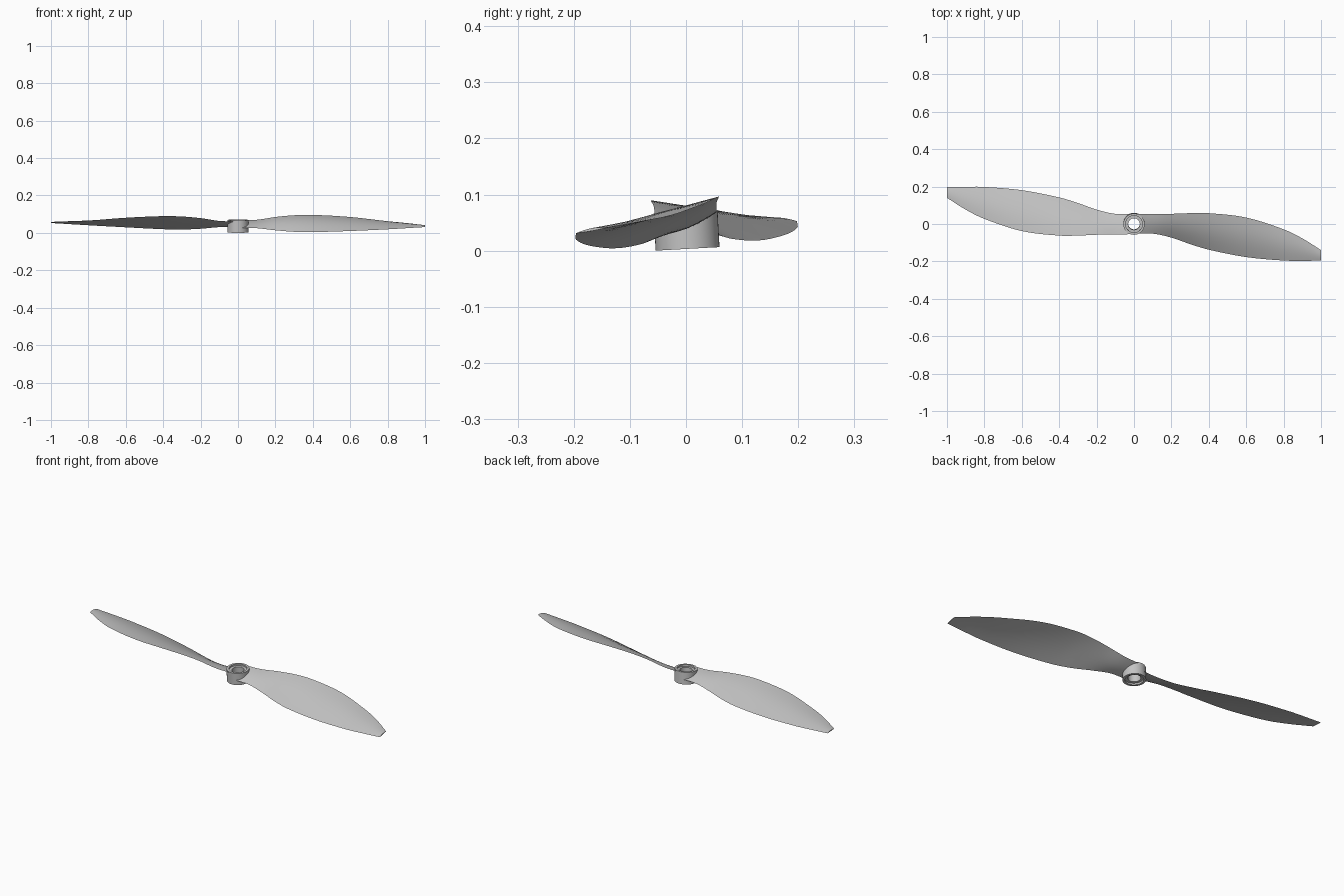
import bpy, bmesh, math
from mathutils import Matrix

if "Cube" in bpy.data.objects:
    bpy.data.objects.remove(bpy.data.objects["Cube"])

grey = bpy.data.materials.new("light grey")
grey.diffuse_color = (0.55, 0.55, 0.55, 1)
grey.use_nodes = True
grey.node_tree.nodes["Principled BSDF"].inputs["Base Color"].default_value = grey.diffuse_color

# the whole propeller leans slightly about x
TILT = Matrix.Translation((0, 0.003, 0)) @ Matrix.Rotation(0.055, 4, 'X')

# blade stations: x, rear edge y, rear z, front edge y, front z, upper hump, lower hump
ST = [
    (0.00, 0.054, 0.064, -0.054, 0.030, 0.004, 0.008),
    (0.10, 0.055, 0.067, -0.053, 0.028, 0.006, 0.007),
    (0.20, 0.056, 0.082, -0.075, 0.018, 0.009, 0.004),
    (0.30, 0.060, 0.091, -0.110, 0.012, 0.012, 0.001),
    (0.40, 0.060, 0.093, -0.140, 0.012, 0.013, -0.002),
    (0.60, 0.036, 0.083, -0.179, 0.020, 0.013, -0.004),
    (0.80, -0.028, 0.064, -0.197, 0.030, 0.010, -0.003),
    (0.90, -0.077, 0.057, -0.198, 0.036, 0.007, -0.002),
    (1.00, -0.140, 0.049, -0.197, 0.042, 0.004, 0.001),
]


def station(x):
    """Smooth (Hermite) interpolation of the station table."""
    i = next(k for k in range(len(ST) - 1) if x <= ST[k + 1][0] + 1e-9)
    a, b = ST[i], ST[i + 1]
    p, n = ST[max(i - 1, 0)], ST[min(i + 2, len(ST) - 1)]
    h = b[0] - a[0]
    t = (x - a[0]) / h
    out = []
    for k in range(1, 7):
        ma = (b[k] - p[k]) / (b[0] - p[0]) * h
        mb = (n[k] - a[k]) / (n[0] - a[0]) * h
        out.append((2*t**3 - 3*t*t + 1) * a[k] + (t**3 - 2*t*t + t) * ma
                   + (3*t*t - 2*t**3) * b[k] + (t**3 - t*t) * mb)
    return out


def finish(bm, name):
    bmesh.ops.recalc_face_normals(bm, faces=bm.faces)
    bm.transform(TILT)
    me = bpy.data.meshes.new(name)
    bm.to_mesh(me)
    bm.free()
    ob = bpy.data.objects.new(name, me)
    bpy.context.collection.objects.link(ob)
    me.materials.append(grey)
    return ob


def smooth(ob):
    bpy.ops.object.select_all(action='DESELECT')
    ob.select_set(True)
    bpy.context.view_layer.objects.active = ob
    bpy.ops.object.shade_smooth_by_angle(angle=math.radians(35))


# cutter that clears the blade roots out of the hub bore
bm = bmesh.new()
bmesh.ops.create_cone(bm, cap_ends=True, segments=48, radius1=0.051, radius2=0.051, depth=0.4)
cutter = finish(bm, "bore_cutter")
cutter.hide_render = True
cutter.hide_set(True)


# twisted blade lofted from thin cambered sections
def blade(name, angle):
    bm = bmesh.new()
    rings, N, M = [], 12, 50
    for j in range(M + 1):
        x = j / M
        ry, rz, fy, fz, up, lo = station(x)
        ring = []
        for k in range(2 * N):
            u = k / N if k <= N else (2 * N - k) / N
            u = 0.5 - 0.5 * math.cos(math.pi * u)
            s = math.sin(math.pi * u)
            d = up * s if k <= N else -lo * s
            ring.append(bm.verts.new((x, fy + (ry - fy) * u, fz + (rz - fz) * u + d)))
        rings.append(ring)
    for a, b in zip(rings, rings[1:]):
        for k in range(2 * N):
            m = (k + 1) % (2 * N)
            bm.faces.new((a[k], a[m], b[m], b[k]))
    bm.faces.new(rings[0])
    bm.faces.new(rings[-1])
    bm.transform(Matrix.Rotation(angle, 4, 'Z'))
    ob = finish(bm, name)
    mod = ob.modifiers.new("bore", 'BOOLEAN')
    mod.operation = 'DIFFERENCE'
    mod.solver = 'EXACT'
    mod.object = cutter
    smooth(ob)


blade("right_blade", 0)
blade("left_blade", math.pi)

# hub ring with a stepped bore, turned from a profile
profile = [(0.057, 0.0032), (0.057, 0.069), (0.045, 0.069), (0.045, 0.060),
           (0.031, 0.060), (0.031, 0.012), (0.045, 0.012), (0.045, 0.0032)]
bm = bmesh.new()
SEG = 48
rings = [[bm.verts.new((r * math.cos(2 * math.pi * i / SEG), r * math.sin(2 * math.pi * i / SEG), z))
          for i in range(SEG)] for r, z in profile]
for a, b in zip(rings, rings[1:] + rings[:1]):
    for i in range(SEG):
        m = (i + 1) % SEG
        bm.faces.new((a[i], a[m], b[m], b[i]))
smooth(finish(bm, "hub"))
